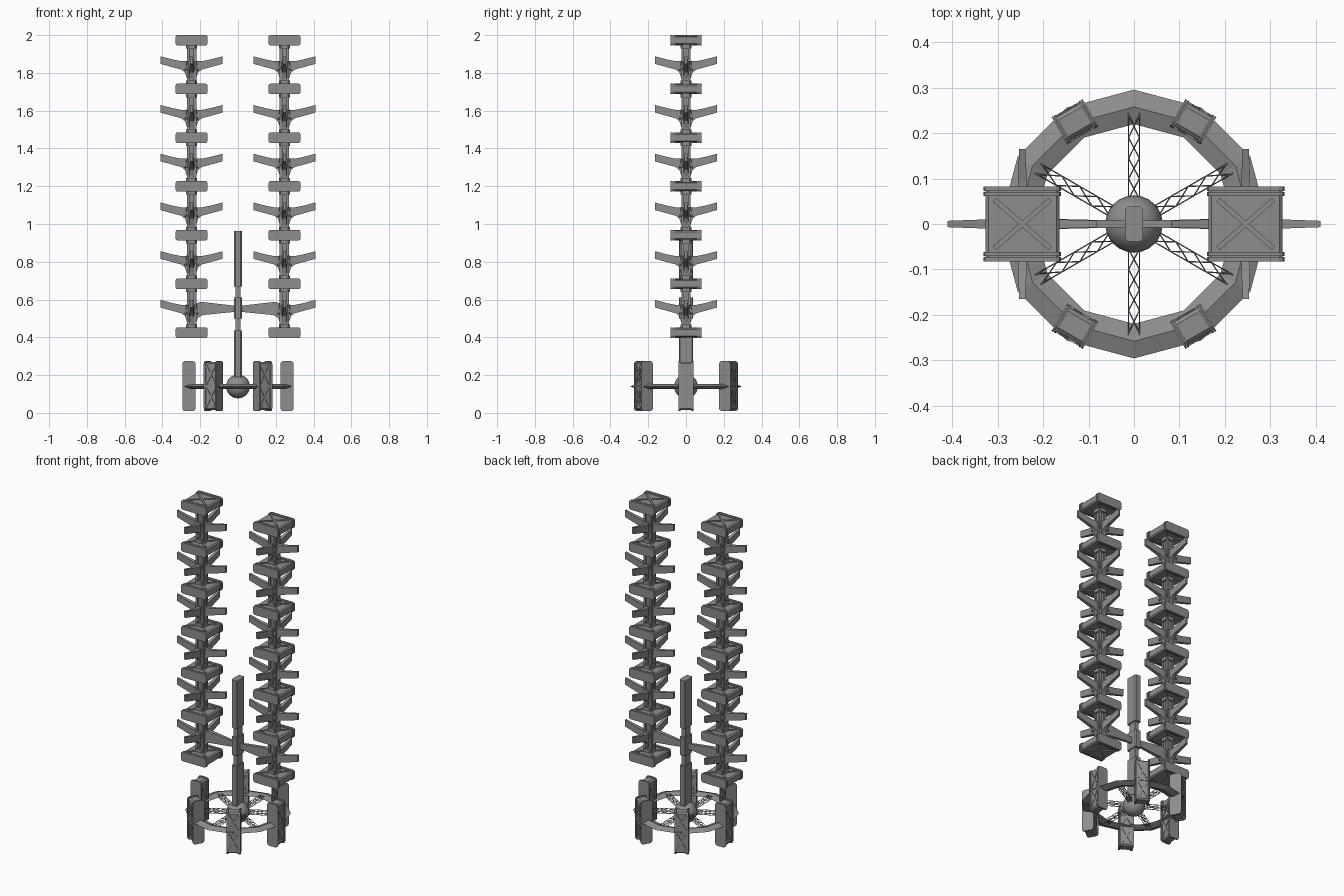
import bpy, bmesh, math
from mathutils import Matrix, Vector

cube = bpy.data.objects.get("Cube")
if cube:
    bpy.data.objects.remove(cube, do_unlink=True)

grey = bpy.data.materials.new("hull grey")
grey.use_nodes = True
colour = (0.27, 0.27, 0.27, 1)
grey.diffuse_color = colour
grey.node_tree.nodes["Principled BSDF"].inputs["Base Color"].default_value = colour


def make_mesh(name, bm):
    bmesh.ops.recalc_face_normals(bm, faces=bm.faces)
    mesh = bpy.data.meshes.new(name)
    bm.to_mesh(mesh)
    bm.free()
    mesh.materials.append(grey)
    return mesh


def place(name, mesh, matrix=Matrix()):
    obj = bpy.data.objects.new(name, mesh)
    obj.matrix_world = matrix
    bpy.context.collection.objects.link(obj)
    return obj


def box(bm, size, at=(0, 0, 0), turn=Matrix(), bevel=0, axis=None, segments=2):
    """Box, optionally with the edges along one axis (or all) rounded."""
    verts = bmesh.ops.create_cube(bm, size=1, matrix=Matrix.Diagonal((*size, 1)))["verts"]
    part = set(verts)
    if bevel:
        edges = {e for v in verts for e in v.link_edges}
        if axis is not None:
            edges = {e for e in edges
                     if abs((e.verts[0].co - e.verts[1].co)[axis]) > size[axis] * 0.9}
        result = bmesh.ops.bevel(bm, geom=list(edges), offset=bevel, segments=segments,
                                 profile=0.5, affect='EDGES')
        part = {v for v in part if v.is_valid} | set(result["verts"])
    bmesh.ops.transform(bm, matrix=Matrix.Translation(at) @ turn, verts=list(part))


def rod(bm, a, b, radius, sides=4):
    a, b = Vector(a), Vector(b)
    turn = (b - a).to_track_quat('Z', 'Y').to_matrix().to_4x4()
    bmesh.ops.create_cone(bm, cap_ends=True, segments=sides, radius1=radius, radius2=radius,
                          depth=(b - a).length,
                          matrix=Matrix.Translation((a + b) / 2) @ turn)


def container(name, lx, ly, lz, cells):
    """Box body with rounded end flanges and raised cross braces on both faces."""
    bm = bmesh.new()
    box(bm, (lx * 0.96, ly * 0.9, lz * 0.84), bevel=lz * 0.12, axis=1, segments=1)
    for side in (-1, 1):
        for inset in (0.035, 0.105):
            box(bm, (lx, ly * 0.055, lz), (0, side * ly * (0.5 - inset), 0),
                bevel=lz * 0.2, axis=1)
        for cell in range(cells):
            w = lx * 0.9 / cells
            x = (cell - (cells - 1) / 2) * w
            dx, dy = w * 0.8, ly * 0.64
            for slope in (-1, 1):
                turn = Matrix.Rotation(slope * math.atan2(dy, dx), 4, 'Z')
                box(bm, (math.hypot(dx, dy), 0.011, 0.008),
                    (x, 0, side * lz * 0.42), turn)
        if cells > 1:
            box(bm, (0.012, ly * 0.75, 0.008), (0, 0, side * lz * 0.42))
    return make_mesh(name, bm)


def fin_mesh(name, profile):
    """Vertical fin running out along +x, thinning towards its tip."""
    bm = bmesh.new()
    reach = max(r for r, z in profile)
    rings = []
    for side in (-1, 1):
        rings.append([bm.verts.new((r, side * (0.013 - 0.006 * r / reach), z))
                      for r, z in profile])
        bm.faces.new(rings[-1])
    for i in range(len(profile)):
        j = (i + 1) % len(profile)
        bm.faces.new((rings[0][i], rings[0][j], rings[1][j], rings[1][i]))
    return make_mesh(name, bm)


def lathe(bm, profile, sides, start=0, closed=False):
    """Faceted surface of revolution about z."""
    rings = []
    for k in range(sides):
        a = start + math.tau * k / sides
        rings.append([bm.verts.new((r * math.cos(a), r * math.sin(a), z)) for r, z in profile])
    n = len(profile)
    for k in range(sides):
        p, q = rings[k], rings[(k + 1) % sides]
        for i in range(n if closed else n - 1):
            j = (i + 1) % n
            bm.faces.new((p[i], q[i], q[j], p[j]))


# Shared tower parts
crate = container("crate", 0.17, 0.167, 0.056, 1)
fin = fin_mesh("fin", [(0, 0.018), (0.055, 0.018), (0.1, 0.027), (0.165, 0.044),
                       (0.165, 0.004), (0.1, -0.014), (0.055, -0.026),
                       (0.035, -0.042), (0.024, -0.075), (0, -0.075)])
arm = fin_mesh("arm", [(0, 0.018), (0.05, 0.034), (0.24, 0.012), (0.24, -0.018),
                       (0.06, -0.036), (0.035, -0.05), (0.024, -0.075), (0, -0.075)])

# Spine segment between two crates, with a collar and diagonal struts
bm = bmesh.new()
for sx in (-1, 1):
    for sy in (-1, 1):
        box(bm, (0.014, 0.014, 0.22), (sx * 0.018, sy * 0.018, 0))
        rod(bm, (sx * 0.016, sy * 0.016, 0.01), (sx * 0.034, sy * 0.034, -0.03), 0.006)
box(bm, (0.034, 0.034, 0.22))
box(bm, (0.058, 0.058, 0.05), (0, 0, -0.005), bevel=0.014, axis=2, segments=1)
for end in (-1, 1):
    box(bm, (0.058, 0.058, 0.03), (0, 0, end * 0.1), bevel=0.01, axis=2, segments=1)
spine = make_mesh("spine", bm)

# Twin towers
step, base = 0.258, 0.425
for side, label in ((1, "left"), (-1, "right")):
    x = side * 0.246
    for level in range(7):
        z = base + level * step
        place(f"{label}_crate_{level + 1}", crate, Matrix.Translation((x, 0, z)))
        if level == 6:
            continue
        mid = Matrix.Translation((x, 0, z + step / 2))
        place(f"{label}_spine_{level + 1}", spine, mid)
        for k in range(4):
            inward = k == (2 if side > 0 else 0)
            mesh = arm if inward and level == 0 else fin
            place(f"{label}_fin_{level + 1}_{k + 1}", mesh,
                  mid @ Matrix.Rotation(k * math.pi / 2, 4, 'Z'))

# Central mast in three thick blocks joined by a thinner core
bm = bmesh.new()
for low, high in ((0.17, 0.435), (0.5, 0.61), (0.668, 0.963)):
    box(bm, (0.04, 0.076, high - low), (0, 0, (low + high) / 2),
        bevel=0.006, axis=2, segments=1)
box(bm, (0.026, 0.05, 0.6), (0, 0, 0.45))
place("mast", make_mesh("mast", bm))

# Hub ball
hub_z = 0.14
bm = bmesh.new()
bmesh.ops.create_uvsphere(bm, u_segments=24, v_segments=14, radius=0.063)
hub = place("hub", make_mesh("hub", bm), Matrix.Translation((0, 0, hub_z)))
hub.data.shade_smooth()

# Twelve-sided ring with a diamond section
bm = bmesh.new()
lathe(bm, [(0.296, 0), (0.258, 0.014), (0.22, 0), (0.258, -0.014)], 12, closed=True)
place("ring", make_mesh("ring", bm), Matrix.Translation((0, 0, hub_z)))

# Latticed wire spokes
bm = bmesh.new()
stations = [0.055, 0.1, 0.145, 0.19, 0.24]
for side in (-1, 1):
    for near, far in zip(stations, stations[1:]):
        for h in (-0.01, 0.01):
            rod(bm, (near, side * 0.012, h), (far, -side * 0.012, h), 0.0014)
        rod(bm, (near, side * 0.012, -0.01), (far, side * 0.012, 0.01), 0.0014)
    for h in (-0.01, 0.01):
        rod(bm, (0.05, side * 0.012, h), (0.245, side * 0.012, h), 0.0014)
spoke = make_mesh("spoke", bm)

# Six upright pods around the ring, with the spokes between them
pod = container("pod", 0.264, 0.08, 0.07, 2)
for k in range(6):
    turn = Matrix.Translation((0, 0, hub_z)) @ Matrix.Rotation(k * math.pi / 3, 4, 'Z')
    place(f"pod_{k + 1}", pod, turn @ Matrix.Translation((0.26, 0, 0.002))
          @ Matrix.Rotation(math.pi / 2, 4, 'Y'))
    place(f"spoke_{k + 1}", spoke, turn @ Matrix.Rotation(math.pi / 6, 4, 'Z'))
